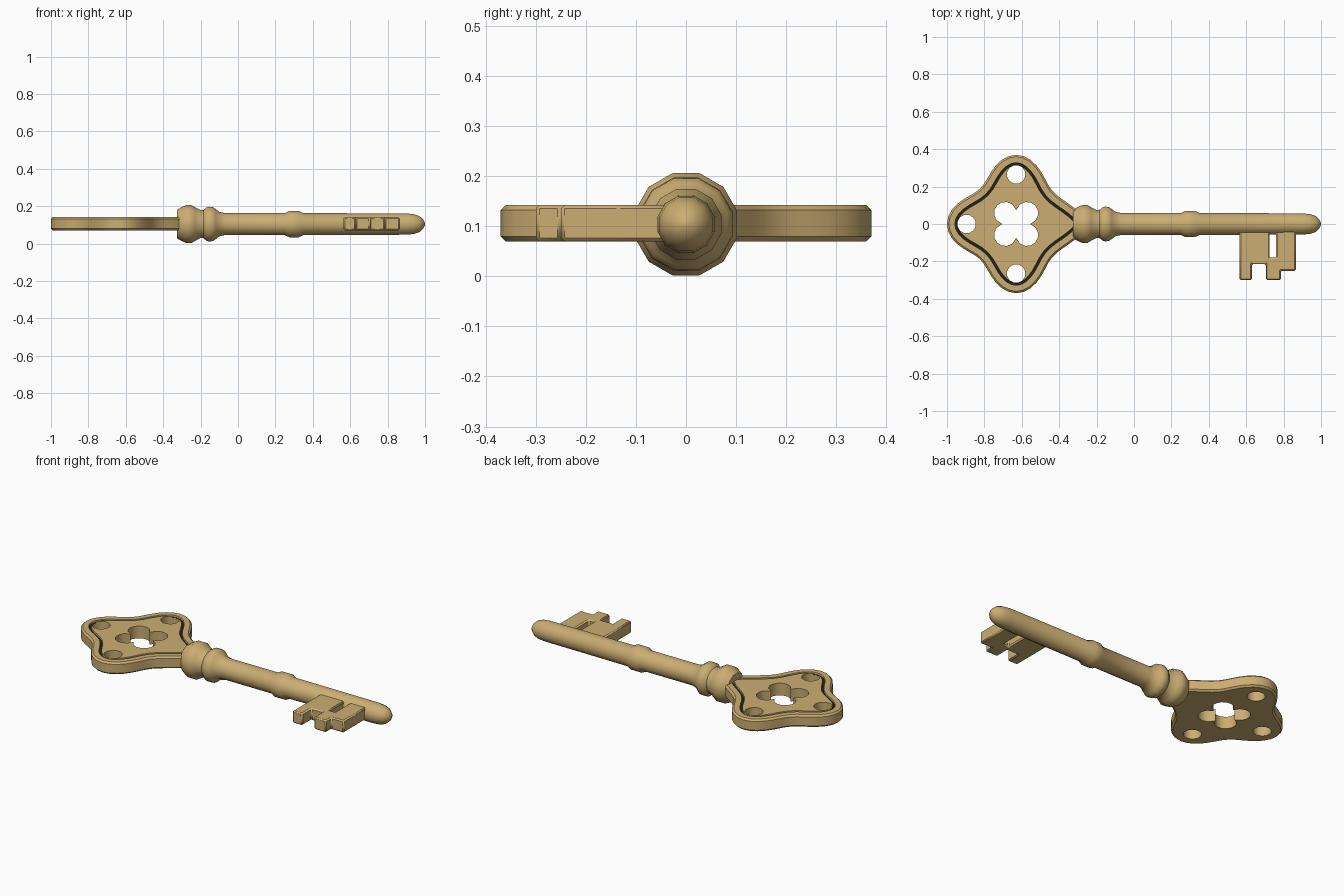
import bpy, bmesh
from math import sin, cos, pi, sqrt
from mathutils import Vector

if "Cube" in bpy.data.objects:
    bpy.data.objects.remove(bpy.data.objects["Cube"], do_unlink=True)


def material(name, color):
    mat = bpy.data.materials.new(name)
    mat.use_nodes = True
    mat.diffuse_color = color
    node = mat.node_tree.nodes["Principled BSDF"]
    node.inputs["Base Color"].default_value = color
    node.inputs["Roughness"].default_value = 0.5
    return mat


brass = material("brass", (0.6, 0.42, 0.17, 1))
dark = material("groove_dark", (0.02, 0.016, 0.01, 1))


def loft(bm, rings, dark_band=None):
    """Skin matching rings of points and cap both ends."""
    loops = [[bm.verts.new(p) for p in ring] for ring in rings]
    n = len(loops[0])
    for k, (a, b) in enumerate(zip(loops, loops[1:])):
        for i in range(n):
            j = (i + 1) % n
            face = bm.faces.new((a[i], a[j], b[j], b[i]))
            face.material_index = int(k == dark_band)
    bm.faces.new(loops[0][::-1])
    bm.faces.new(loops[-1])


def prism(bm, outline, z0, z1):
    loft(bm, [[(x, y, z) for x, y in outline] for z in (z0, z1)])


def make_object(name, bm):
    bmesh.ops.recalc_face_normals(bm, faces=bm.faces)
    mesh = bpy.data.meshes.new(name)
    bm.to_mesh(mesh)
    bm.free()
    obj = bpy.data.objects.new(name, mesh)
    bpy.context.collection.objects.link(obj)
    mesh.materials.append(brass)
    return obj


def activate(obj):
    bpy.ops.object.select_all(action='DESELECT')
    obj.select_set(True)
    bpy.context.view_layer.objects.active = obj


def smooth(obj):
    activate(obj)
    bpy.ops.object.shade_smooth_by_angle(angle=0.62)


def circle(cx, cy, r, n):
    return [(cx + r * cos(2 * pi * (i + 0.5) / n),
             cy + r * sin(2 * pi * (i + 0.5) / n)) for i in range(n)]


BOW_X = -0.63
LOW, HIGH = 0.07, 0.142

# Four-lobed bow outline, narrowing toward the collar
STEPS = 56
outline = []
for i in range(STEPS):
    a = 2 * pi * i / STEPS
    r = 0.32 + 0.05 * cos(4 * a)
    x, y = r * cos(a), r * sin(a)
    y *= 1 - 0.28 * max(0, (x - 0.15) / 0.2)
    outline.append(Vector((BOW_X + x, y)))


def inset_ring(inset, z):
    ring = []
    for i, p in enumerate(outline):
        t = (outline[(i + 1) % STEPS] - outline[i - 1]).normalized()
        ring.append((p.x - t.y * inset, p.y + t.x * inset, z))
    return ring


# Bow plate with chamfered rim and an engraved line on top
sections = [(0.01, LOW), (0, LOW + 0.01), (0, HIGH - 0.01), (0.01, HIGH),
            (0.042, HIGH), (0.043, HIGH - 0.01),
            (0.055, HIGH - 0.01), (0.056, HIGH)]
bm = bmesh.new()
loft(bm, [inset_ring(d, z) for d, z in sections], dark_band=5)
bow = make_object("bow", bm)
bow.data.materials.append(dark)

# Pierced openings: three round holes and a central four-leaf window
bm = bmesh.new()
for hx, hy in ((-0.265, 0), (0, 0.265), (0, -0.265)):
    prism(bm, circle(BOW_X + hx, hy, 0.05, 12), 0, 0.3)
window = []
for i in range(32):
    a = 2 * pi * i / 32
    phi = a % (pi / 2) - pi / 4
    r = 0.082 * cos(phi) + sqrt(max(0, 0.06 ** 2 - (0.082 * sin(phi)) ** 2))
    window.append((BOW_X + r * cos(a), r * sin(a)))
prism(bm, window, 0, 0.3)
cutter = make_object("bow_cutter", bm)
cutter.hide_render = True
activate(bow)
cut = bow.modifiers.new("openings", 'BOOLEAN')
cut.operation, cut.solver, cut.object = 'DIFFERENCE', 'EXACT', cutter
bpy.ops.object.modifier_apply(modifier=cut.name)
bpy.data.objects.remove(cutter, do_unlink=True)
smooth(bow)

# Turned collar, shaft, mid ring and rounded tip
profile = [(-0.325, 0.078), (-0.30, 0.093), (-0.275, 0.104), (-0.25, 0.104),
           (-0.23, 0.092), (-0.2, 0.076), (-0.185, 0.076), (-0.17, 0.09),
           (-0.155, 0.095), (-0.135, 0.093), (-0.12, 0.083), (-0.1, 0.067),
           (-0.07, 0.06), (0.25, 0.06), (0.275, 0.072), (0.325, 0.072),
           (0.35, 0.06), (0.9, 0.058), (0.94, 0.054), (0.97, 0.044),
           (0.99, 0.026), (1.0, 0.006)]
SIDES = 12
bm = bmesh.new()
loft(bm, [[(x, y, 0.104 + z) for y, z in circle(0, 0, r / cos(pi / SIDES) * 0.98, SIDES)]
          for x, r in profile])
shaft = make_object("shaft_and_collar", bm)
smooth(shaft)

# Toothed bit with a slot
bit_outline = [(0.565, -0.02), (0.565, -0.3), (0.63, -0.3), (0.63, -0.215),
               (0.705, -0.215), (0.705, -0.3), (0.785, -0.3), (0.785, -0.25),
               (0.865, -0.25), (0.865, -0.02), (0.76, -0.02), (0.76, -0.18),
               (0.725, -0.18), (0.725, -0.02)]
bm = bmesh.new()
prism(bm, bit_outline, LOW, HIGH)
bit = make_object("bit", bm)
bevel = bit.modifiers.new("edge_bevel", 'BEVEL')
bevel.width, bevel.segments = 0.007, 1
smooth(bit)
